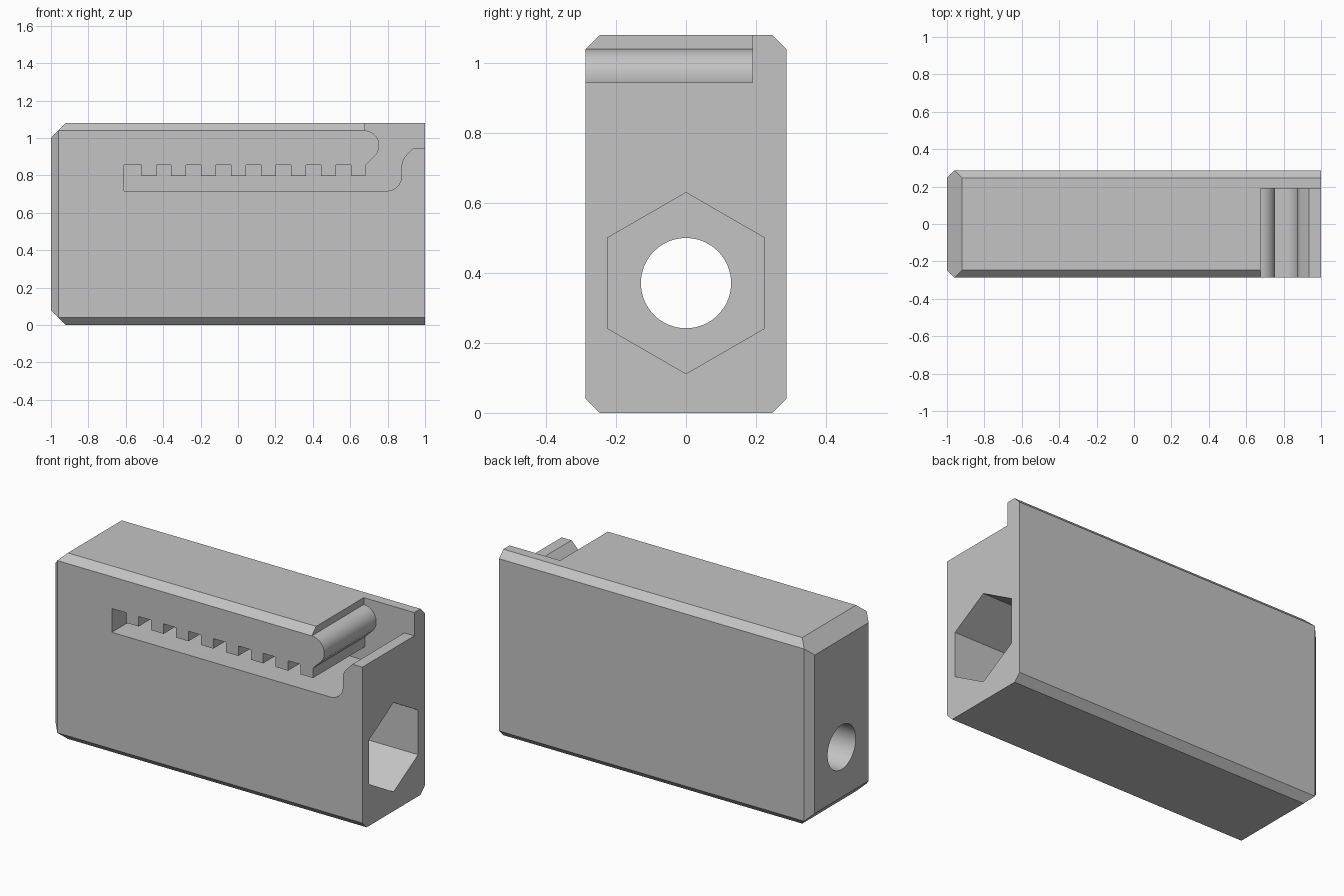
import bpy, bmesh
from math import cos, sin, pi, radians
from mathutils import Vector, Matrix

if "Cube" in bpy.data.objects:
    bpy.data.objects.remove(bpy.data.objects["Cube"])

HALF_W, TOP = 0.287, 1.08
HOLE_Z = 0.371

grey = bpy.data.materials.new("plain grey")
grey.use_nodes = True
grey.diffuse_color = (0.55, 0.55, 0.55, 1)
grey.node_tree.nodes["Principled BSDF"].inputs["Base Color"].default_value = (0.55, 0.55, 0.55, 1)


def make_object(name, bm):
    bmesh.ops.recalc_face_normals(bm, faces=bm.faces)
    mesh = bpy.data.meshes.new(name)
    bm.to_mesh(mesh)
    bm.free()
    mesh.materials.append(grey)
    obj = bpy.data.objects.new(name, mesh)
    bpy.context.collection.objects.link(obj)
    return obj


def prism(name, points, offset):
    bm = bmesh.new()
    face = bm.faces.new([bm.verts.new(p) for p in points])
    extruded = bmesh.ops.extrude_face_region(bm, geom=[face])["geom"]
    verts = [v for v in extruded if isinstance(v, bmesh.types.BMVert)]
    bmesh.ops.translate(bm, verts=verts, vec=offset)
    return make_object(name, bm)


def arc(cx, cz, r, start, end, steps=12):
    angles = [radians(start + (end - start) * i / steps) for i in range(steps + 1)]
    return [(cx + r * cos(a), cz + r * sin(a)) for a in angles]


def bore(name, r, sides, start, end):
    # Bore along x, with one corner pointing up
    ring = [(start, r * sin(2 * pi * i / sides), HOLE_Z + r * cos(2 * pi * i / sides))
            for i in range(sides)]
    return prism(name, ring, (end - start, 0, 0))


# Block with bevelled long edges and one bevelled end
bm = bmesh.new()
bmesh.ops.create_cube(bm, size=1, matrix=Matrix.Translation((0, 0, TOP / 2))
                      @ Matrix.Diagonal((2, 2 * HALF_W, TOP, 1)))


def chamfer(point, normal):
    geom = bm.verts[:] + bm.edges[:] + bm.faces[:]
    cut = bmesh.ops.bisect_plane(bm, geom=geom, plane_co=point, plane_no=normal, clear_outer=True)
    edges = [e for e in cut["geom_cut"] if isinstance(e, bmesh.types.BMEdge)]
    bmesh.ops.contextual_create(bm, geom=edges)


for side in (-1, 1):
    for z, up in ((0, -1), (TOP, 1)):
        chamfer((0, side * (HALF_W - 0.04), z), (0, side, up))
    chamfer((-0.96, side * HALF_W, 0), (-1, side, 0))
for z, up in ((0, -1), (TOP, 1)):
    chamfer((-0.92, 0, z), (-1, 0, up))
body = make_object("clamp_body", bm)

# Belt slot: floor, flared mouth, rounded nose, then the teeth
profile = [(-0.61, 0.717)]
profile += arc(0.795, 0.797, 0.08, -90, 0)
profile += arc(0.955, 0.85, 0.08, 180, 135, 6)
profile += [(0.936, 0.945), (1.1, 0.945), (1.1, 1.2), (0.675, 1.2)]
profile += arc(0.675, 0.96, 0.08, 90, -45, 20)
profile += [(0.683, 0.855)]
for i in range(8):
    right = 0.683 - 0.16 * i
    left = right - 0.08
    if i:
        profile.append((right, 0.855))
    profile += [(right, 0.797), (left, 0.797), (left, 0.855)]
profile.append((-0.61, 0.855))
slot = prism("slot_cutter", [(x, -0.4, z) for x, z in profile], (0, 0.59, 0))

# Round bolt hole and hexagonal nut pocket
cutters = [slot, bore("bolt_cutter", 0.129, 64, -1.1, 1.1),
           bore("nut_cutter", 0.259, 6, -0.5, 1.1)]
for cutter in cutters:
    mod = body.modifiers.new(cutter.name, "BOOLEAN")
    mod.operation = "DIFFERENCE"
    mod.solver = "EXACT"
    mod.object = cutter

# Bake the cuts and drop the cutters
bpy.context.view_layer.objects.active = body
body.select_set(True)
for mod in list(body.modifiers):
    bpy.ops.object.modifier_apply(modifier=mod.name)
for cutter in cutters:
    bpy.data.objects.remove(cutter)
bpy.ops.object.shade_smooth_by_angle(angle=radians(25))
